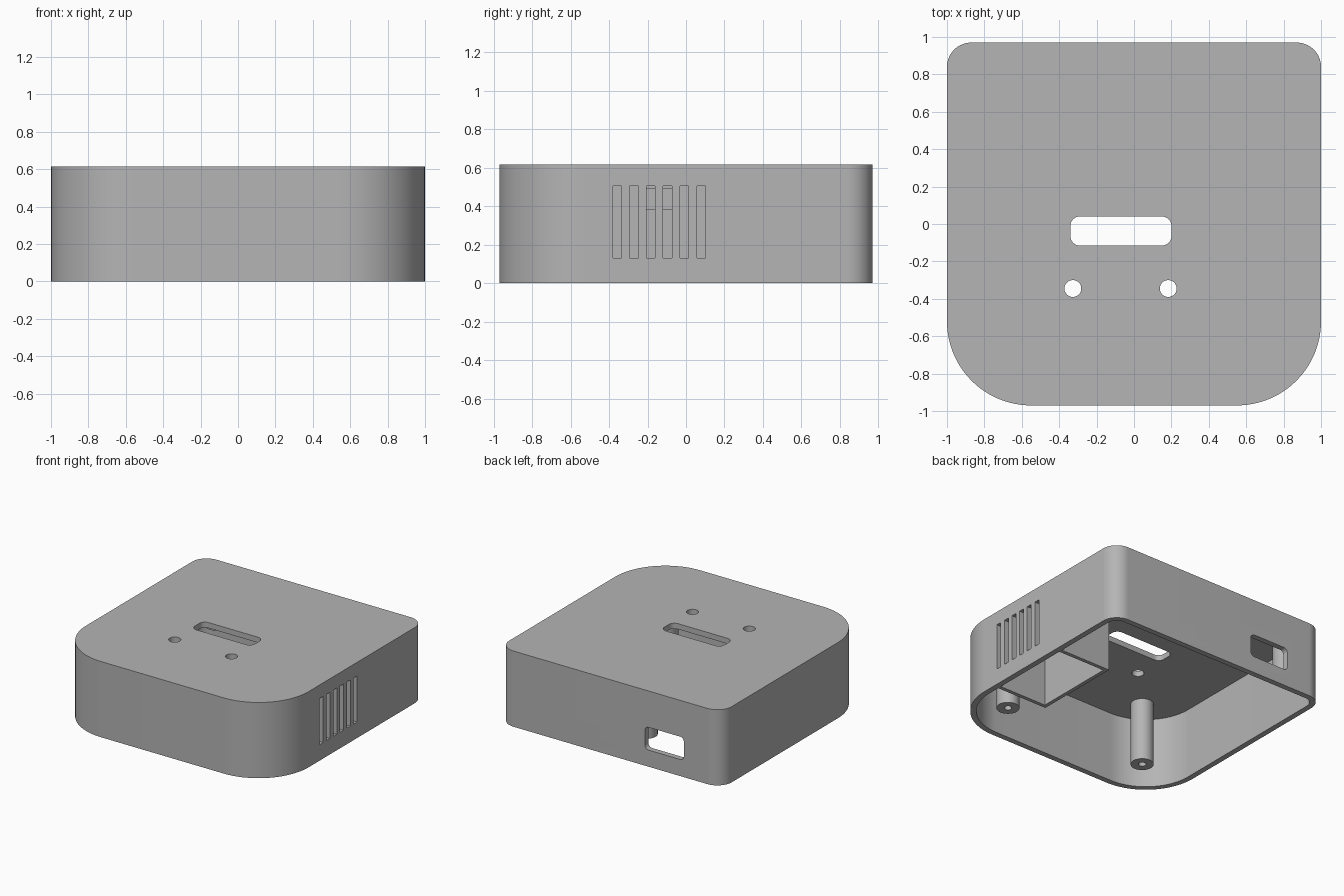
import bpy
import bmesh
from math import sin, cos, pi, radians
from mathutils import Matrix

cube = bpy.data.objects.get("Cube")
if cube:
    bpy.data.objects.remove(cube, do_unlink=True)

grey = bpy.data.materials.new("matte grey")
grey.use_nodes = True
COLOUR = (0.46, 0.46, 0.46, 1)
grey.diffuse_color = COLOUR
grey.node_tree.nodes["Principled BSDF"].inputs["Base Color"].default_value = COLOUR

TURN = {"z": Matrix.Identity(4),
        "x": Matrix(((0, 0, 1, 0), (1, 0, 0, 0), (0, 1, 0, 0), (0, 0, 0, 1))),
        "y": Matrix(((1, 0, 0, 0), (0, 0, -1, 0), (0, 1, 0, 0), (0, 0, 0, 1)))}


def rounded(u0, u1, v0, v1, r_low, r_high, steps=16):
    """Outline of a rectangle with separate lower and upper corner radii."""
    pts = []
    for u, v, su, sv, r, start in ((u1, v1, -1, -1, r_high, 0), (u0, v1, 1, -1, r_high, 1),
                                   (u0, v0, 1, 1, r_low, 2), (u1, v0, -1, 1, r_low, 3)):
        n = steps if r > 0 else 0
        for i in range(n + 1):
            a = (start + i / max(n, 1)) * pi / 2
            pts.append((u + su * r + r * cos(a), v + sv * r + r * sin(a)))
    return pts


def circle(u, v, r, steps=40):
    return [(u + r * cos(2 * pi * i / steps), v + r * sin(2 * pi * i / steps))
            for i in range(steps)]


def prism(name, outline, low, high, axis="z"):
    """Extrude an outline along an axis between two positions."""
    bm = bmesh.new()
    flip = -1 if axis == "y" else 1
    face = bm.faces.new([bm.verts.new((u, v, flip * low)) for u, v in outline])
    top = bmesh.ops.extrude_face_region(bm, geom=[face])["geom"]
    verts = [g for g in top if isinstance(g, bmesh.types.BMVert)]
    bmesh.ops.translate(bm, verts=verts, vec=(0, 0, flip * (high - low)))
    bm.transform(TURN[axis])
    bmesh.ops.recalc_face_normals(bm, faces=bm.faces)
    mesh = bpy.data.meshes.new(name)
    bm.to_mesh(mesh)
    bm.free()
    mesh.materials.append(grey)
    obj = bpy.data.objects.new(name, mesh)
    bpy.context.collection.objects.link(obj)
    return obj


def activate(obj):
    bpy.ops.object.select_all(action="DESELECT")
    obj.select_set(True)
    bpy.context.view_layer.objects.active = obj


def cut(obj, cutter):
    activate(obj)
    mod = obj.modifiers.new("cut", "BOOLEAN")
    mod.operation, mod.solver, mod.object = "DIFFERENCE", "EXACT", cutter
    bpy.ops.object.modifier_apply(modifier=mod.name)
    bpy.data.objects.remove(cutter, do_unlink=True)


def smooth(obj):
    activate(obj)
    bpy.ops.object.shade_smooth_by_angle(angle=radians(30))


HEIGHT, CEILING, WALL = 0.615, 0.57, 0.045

# Outer shell, hollow and open underneath
shell = prism("case_shell", rounded(-1, 1, -0.97, 0.97, 0.45, 0.13, 24), 0, HEIGHT)
cut(shell, prism("cavity", rounded(-1 + WALL, 1 - WALL, -0.97 + WALL, 0.97 - WALL,
                                   0.45 - WALL, 0.13 - WALL, 24), -0.1, CEILING))

# Slot and two round holes in the top
cut(shell, prism("top_slot", rounded(-0.34, 0.2, -0.115, 0.04, 0.05, 0.05), 0.5, 0.7))
for x in (-0.327, 0.183):
    cut(shell, prism("top_hole", circle(x, -0.345, 0.045), 0.5, 0.7))

# Row of vents in the left side
for i in range(6):
    y = -0.38 + i * 0.0872
    cut(shell, prism("vent", rounded(y, y + 0.045, 0.13, 0.505, 0, 0), 0.9, 1.1, "x"))

# Socket opening in the back
cut(shell, prism("socket", rounded(-0.66, -0.31, 0.135, 0.32, 0.035, 0.035), 0.88, 1.1, "y"))
smooth(shell)

# Compartment behind the vents, open underneath, with a cable window
pocket = prism("compartment_walls", rounded(0.5, 0.97, -0.42, 0.31, 0, 0), 0.002, CEILING + 0.01)
cut(pocket, prism("pocket_space", rounded(0.53, 1.1, -0.39, 0.28, 0, 0), -0.1, 0.7))
cut(pocket, prism("window", rounded(-0.22, -0.055, 0.385, 0.49, 0, 0), 0.4, 0.6, "x"))

# Hollow screw posts: long pair at the front, short pair beside the socket
for name, x, y, low in (("front_left_post", 0.645, -0.675, 0.06),
                        ("front_right_post", -0.645, -0.675, 0.06),
                        ("back_inner_post", -0.21, 0.81, 0.17),
                        ("back_outer_post", -0.76, 0.81, 0.17)):
    post = prism(name, circle(x, y, 0.085), low, CEILING + 0.01)
    cut(post, prism("bore", circle(x, y, 0.028, 24), -0.1, 0.45))
    smooth(post)
